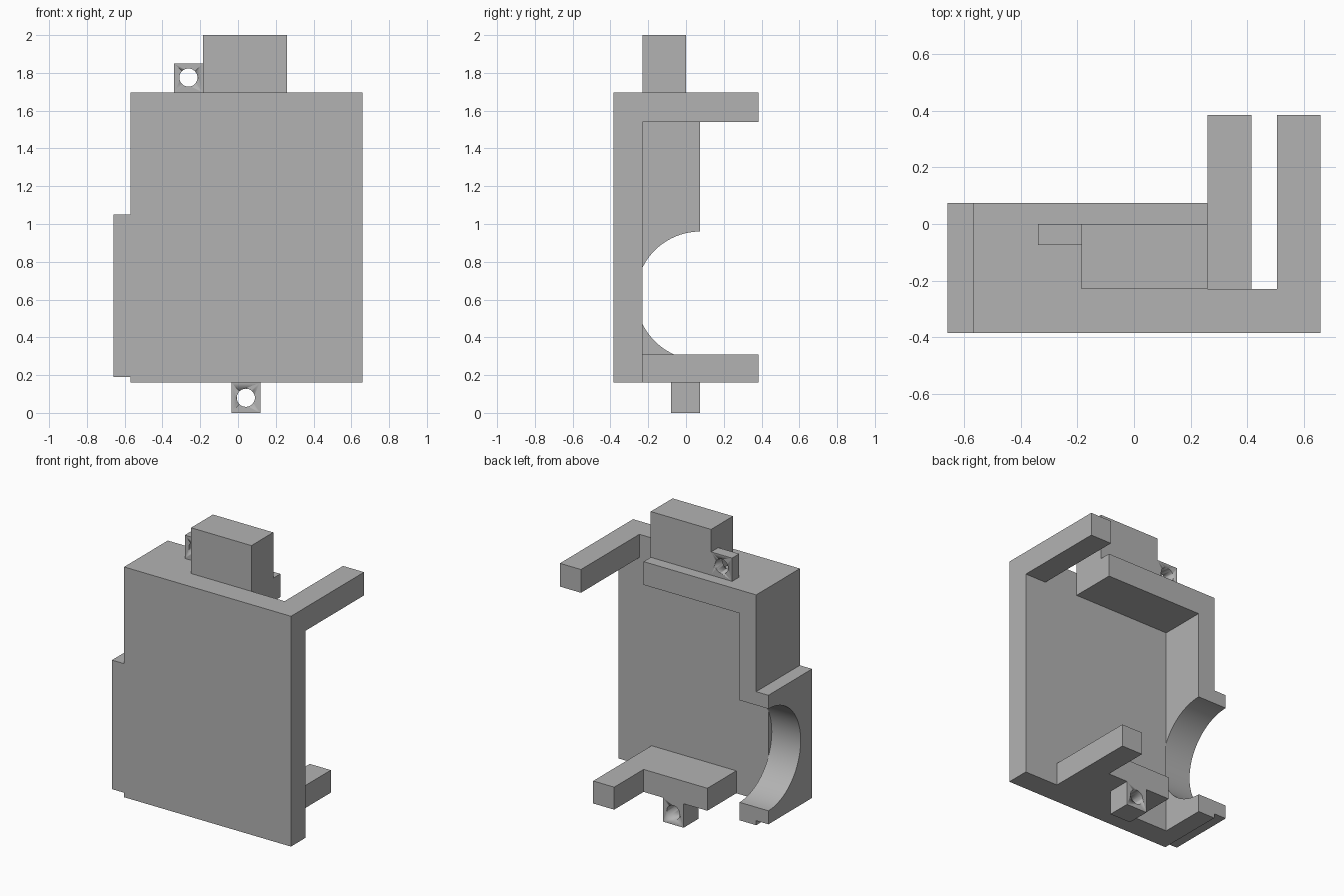
import bpy
import bmesh
from math import cos, sin, pi, radians

cube = bpy.data.objects.get("Cube")
if cube:
    bpy.data.objects.remove(cube, do_unlink=True)

grey = bpy.data.materials.new("plain grey")
grey.use_nodes = True
COLOUR = (0.45, 0.45, 0.45, 1)
grey.diffuse_color = COLOUR
grey.node_tree.nodes["Principled BSDF"].inputs["Base Color"].default_value = COLOUR


def prism(name, outline, axis, lo, hi):
    """Extrude a flat outline along an axis from lo to hi."""
    place = {"x": lambda a, b: (lo, a, b),
             "y": lambda a, b: (a, lo, b),
             "z": lambda a, b: (a, b, lo)}[axis]
    bm = bmesh.new()
    face = bm.faces.new([bm.verts.new(place(a, b)) for a, b in outline])
    grown = bmesh.ops.extrude_face_region(bm, geom=[face])["geom"]
    for v in grown:
        if isinstance(v, bmesh.types.BMVert):
            v.co["xyz".index(axis)] = hi
    bmesh.ops.recalc_face_normals(bm, faces=bm.faces)
    mesh = bpy.data.meshes.new(name)
    bm.to_mesh(mesh)
    bm.free()
    mesh.materials.append(grey)
    obj = bpy.data.objects.new(name, mesh)
    bpy.context.collection.objects.link(obj)
    bpy.ops.object.select_all(action="DESELECT")
    obj.select_set(True)
    bpy.context.view_layer.objects.active = obj
    bpy.ops.object.shade_smooth_by_angle(angle=radians(30))
    return obj


def rect(a0, a1, b0, b1):
    return [(a0, b0), (a1, b0), (a1, b1), (a0, b1)]


def arc(ca, cb, r, start, end, steps):
    angles = [start + (end - start) * i / steps for i in range(steps + 1)]
    return [(ca + r * cos(t), cb + r * sin(t)) for t in angles]


# Shared planes
FRONT, INNER, BACK, ARM_END = -0.385, -0.23, 0.075, 0.385
WALL_OUT, WALL_IN, RIM, EDGE = -0.57, -0.447, 0.26, 0.66
BASE, FLOOR, CEILING, TOP = 0.16, 0.31, 1.54, 1.695

# Front plate between the top and bottom layers
prism("front_plate", rect(WALL_IN, EDGE, FRONT, INNER), "z", FLOOR, CEILING)

# Top layer: plate edge, rear ledge and long arm
prism("top_ledge_and_arm",
      [(WALL_OUT, FRONT), (EDGE, FRONT), (EDGE, ARM_END), (0.505, ARM_END),
       (0.505, INNER), (RIM, INNER), (RIM, BACK), (WALL_OUT, BACK)],
      "z", CEILING, TOP)

# Bottom layer: plate edge, short bar and arm
prism("bottom_bar_and_arm",
      [(WALL_IN, FRONT), (EDGE, FRONT), (EDGE, INNER), (0.415, INNER),
       (0.415, ARM_END), (RIM, ARM_END), (RIM, BACK), (-0.21, BACK),
       (-0.21, INNER), (WALL_IN, INNER)],
      "z", BASE, FLOOR)

# Side wall and raised side pad share one half-round notch
notch = arc(BACK, 0.62, 0.34, -pi / 2, -3 * pi / 2, 40)
for name, x0, x1, z0, z1 in (("side_wall", WALL_OUT, WALL_IN, BASE, CEILING),
                             ("side_pad", -0.66, WALL_OUT, 0.19, 1.05)):
    outline = [(FRONT, z0), (BACK, z0)] + notch + [(BACK, z1), (FRONT, z1)]
    prism(name, outline, "x", x0, x1)

# Block on top
prism("top_block", rect(-0.185, RIM, INNER, 0), "z", TOP, 2)


# Fixing tabs with round holes
def tab(name, x0, x1, y0, y1, z0, z1, hole_z):
    body = prism(name, rect(x0, x1, z0, z1), "y", y0, y1)
    circle = arc((x0 + x1) / 2, hole_z, 0.048, 0, 2 * pi, 32)[:-1]
    cutter = prism(name + "_hole_cutter", circle, "y", y0 - 0.05, y1 + 0.05)
    cutter.hide_render = True
    cutter.hide_set(True)
    cut = body.modifiers.new("hole", "BOOLEAN")
    cut.operation = "DIFFERENCE"
    cut.solver = "EXACT"
    cut.object = cutter
    # Bake the hole and drop the cutter
    bpy.context.view_layer.update()
    shaped = body.evaluated_get(bpy.context.evaluated_depsgraph_get())
    body.data = bpy.data.meshes.new_from_object(shaped)
    body.modifiers.clear()
    bpy.data.objects.remove(cutter, do_unlink=True)


tab("top_tab", -0.34, -0.185, -0.075, 0, TOP, 1.85, 1.775)
tab("bottom_tab", -0.035, 0.118, -0.08, BACK, 0, BASE, 0.08)
